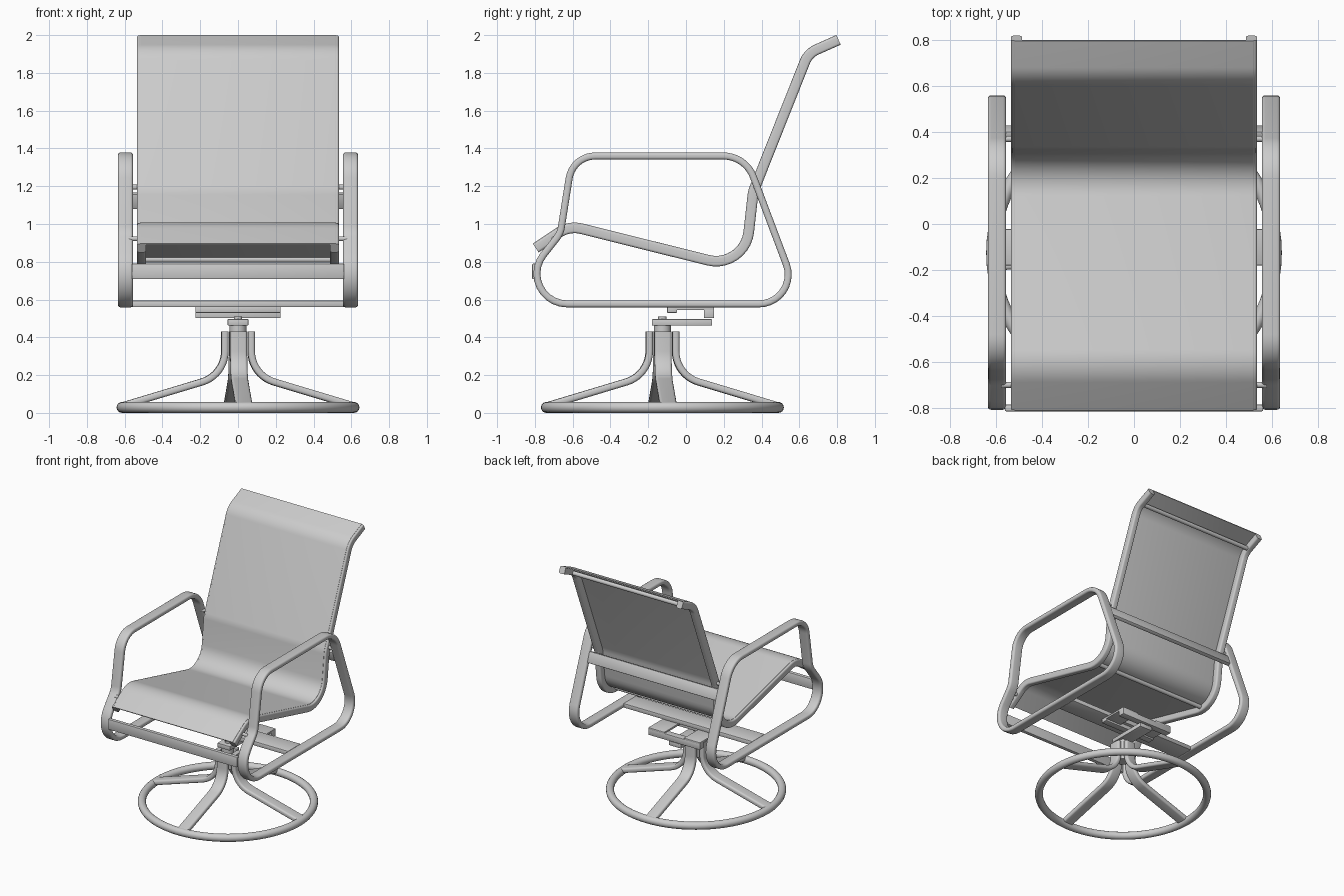
import bpy, bmesh, math
from mathutils import Vector, Matrix

cube = bpy.data.objects.get("Cube")
if cube:
    bpy.data.objects.remove(cube)

grey = bpy.data.materials.new("light_grey")
grey.use_nodes = True
COLOUR = (0.6, 0.6, 0.6, 1)
grey.diffuse_color = COLOUR
grey.node_tree.nodes["Principled BSDF"].inputs["Base Color"].default_value = COLOUR


def finish(name, bm):
    bmesh.ops.recalc_face_normals(bm, faces=bm.faces)
    mesh = bpy.data.meshes.new(name)
    bm.to_mesh(mesh)
    bm.free()
    mesh.materials.append(grey)
    ob = bpy.data.objects.new(name, mesh)
    bpy.context.collection.objects.link(ob)
    bpy.ops.object.select_all(action="DESELECT")
    ob.select_set(True)
    bpy.context.view_layer.objects.active = ob
    bpy.ops.object.shade_smooth_by_angle(angle=math.radians(35))
    return ob


def fillet(corners, closed, steps=10):
    """Round each (y, z, radius) corner into an arc."""
    out, n = [], len(corners)
    for i, (y, z, r) in enumerate(corners):
        p = Vector((y, z))
        if r == 0:
            out.append(p)
            continue
        a = (Vector(corners[i - 1][:2]) - p).normalized()
        b = (Vector(corners[(i + 1) % n][:2]) - p).normalized()
        half = a.angle(b) / 2
        centre = p + (a + b).normalized() * (r / math.sin(half))
        start = p + a * (r / math.tan(half)) - centre
        end = p + b * (r / math.tan(half)) - centre
        sweep = start.angle_signed(end)
        for k in range(steps + 1):
            t = -sweep * k / steps
            out.append(centre + Matrix.Rotation(t, 2) @ start)
    return out


def section(w, t, r, steps=4):
    """Rounded rectangle, w across x and t along the path normal."""
    pts = []
    for q, (sx, sy) in enumerate(((1, 1), (-1, 1), (-1, -1), (1, -1))):
        for k in range(steps + 1):
            a = math.pi / 2 * (q + k / steps)
            pts.append((sx * (w / 2 - r) + r * math.cos(a),
                        sy * (t / 2 - r) + r * math.sin(a)))
    return pts


def sweep(name, corners, w, t, r, x=0, offset=0, closed=False):
    path = fillet(corners, closed)
    prof = section(w, t, r)
    bm, rings, n = bmesh.new(), [], len(path)
    for i, p in enumerate(path):
        before = path[i - 1] if closed or i else p
        after = path[(i + 1) % n] if closed or i < n - 1 else p
        d = (after - before).normalized()
        nor = Vector((-d.y, d.x))
        rings.append([bm.verts.new((x + u, *(p + nor * (v + offset)))) for u, v in prof])
    m = len(prof)
    for i in range(n if closed else n - 1):
        a, b = rings[i], rings[(i + 1) % n]
        for k in range(m):
            bm.faces.new((a[k], a[(k + 1) % m], b[(k + 1) % m], b[k]))
    if not closed:
        bm.faces.new(rings[0])
        bm.faces.new(rings[-1])
    return finish(name, bm)


def box(name, lo, hi, tilt=0, bevel=0.006):
    lo, hi = Vector(lo), Vector(hi)
    bm = bmesh.new()
    bmesh.ops.create_cube(bm, size=1)
    bmesh.ops.scale(bm, vec=hi - lo, verts=bm.verts)
    bmesh.ops.bevel(bm, geom=bm.edges[:], offset=bevel, segments=2, affect="EDGES", profile=0.5)
    bmesh.ops.rotate(bm, matrix=Matrix.Rotation(tilt, 3, "X"), verts=bm.verts)
    bmesh.ops.translate(bm, vec=(lo + hi) / 2, verts=bm.verts)
    return finish(name, bm)


def rod(name, centre, radius, length, axis="X"):
    bm = bmesh.new()
    bmesh.ops.create_cone(bm, cap_ends=True, segments=24, radius1=radius,
                          radius2=radius, depth=length)
    if axis == "X":
        bmesh.ops.rotate(bm, matrix=Matrix.Rotation(math.pi / 2, 3, "Y"), verts=bm.verts)
    bmesh.ops.translate(bm, vec=centre, verts=bm.verts)
    return finish(name, bm)


# Side profiles as (y, z, corner radius)
ARM = [(-0.60, 1.36, 0.14), (-0.665, 0.95, 0.14), (-0.96, 0.577, 0.16),
       (0.61, 0.577, 0.155), (0.315, 1.36, 0.17)]
RAIL = [(-0.795, 0.872, 0), (-0.618, 0.99, 0.15), (0.311, 0.759, 0.175),
        (0.357, 1.171, 0.15), (0.648, 1.903, 0.12), (0.808, 1.974, 0)]
LEG = [(0.07, 0.43, 0), (0.07, 0.2, 0.17), (0.61, 0.038, 0)]

# Arm loops, seat rails and their joining pins
for side, s in (("left", 1), ("right", -1)):
    sweep(side + "_arm_loop", ARM, 0.08, 0.037, 0.014, x=s * 0.596, closed=True)
    sweep(side + "_seat_rail", RAIL, 0.048, 0.054, 0.012, x=s * 0.511)
    rod(side + "_front_pin", (s * 0.547, -0.70, 0.922), 0.013, 0.06)
    rod(side + "_back_pin", (s * 0.547, 0.37, 1.195), 0.013, 0.06)

# Fabric sling stretched over the rails
sweep("sling", RAIL, 1.04, 0.008, 0.003, offset=0.025)

# Stretchers between the rails
rod("top_stretcher", (0, 0.70, 1.915), 0.016, 0.98)
rod("lower_stretcher", (0, 0.17, 0.812), 0.016, 0.98)

# Cross bars between the arm loops
box("front_cross_bar", (-0.562, -0.815, 0.708), (0.562, -0.785, 0.79))
box("back_cross_bar", (-0.562, 0.387, 1.08), (0.562, 0.417, 1.165), tilt=0.35)
box("bottom_cross_bar", (-0.562, -0.18, 0.56), (0.562, -0.022, 0.595))

# Swivel mechanism
box("swivel_front_block", (-0.225, -0.10, 0.53), (0.225, -0.047, 0.562), bevel=0.003)
box("swivel_rear_block", (-0.225, 0.095, 0.502), (0.225, 0.148, 0.55), bevel=0.003)
for side, s in (("left", 1), ("right", -1)):
    xs = sorted((s * 0.085, s * 0.225))
    box(side + "_swivel_plate", (xs[0], -0.10, 0.544), (xs[1], 0.148, 0.56), bevel=0.003)
box("swivel_lower_plate", (-0.055, -0.18, 0.463), (0.055, 0.138, 0.496), bevel=0.003)

# Pedestal column, legs and floor ring, turned slightly about the column
BASE_Y = -0.125
rod("column", (0, BASE_Y, 0.385), 0.045, 0.17, axis="Z")
rod("column_nut", (0, BASE_Y, 0.49), 0.022, 0.04, axis="Z")
for i, name in enumerate(("back", "right", "front", "left")):
    leg = sweep(name + "_leg", LEG, 0.09, 0.037, 0.014)
    leg.location.y = BASE_Y
    leg.rotation_euler.z = math.radians(3) + i * math.pi / 2
bpy.ops.mesh.primitive_torus_add(location=(0, BASE_Y, 0.029), major_radius=0.614,
                                 minor_radius=0.029, major_segments=72, minor_segments=16)
ring = bpy.context.object
ring.name = "floor_ring"
ring.data.materials.append(grey)
bpy.ops.object.shade_smooth_by_angle(angle=math.radians(35))
